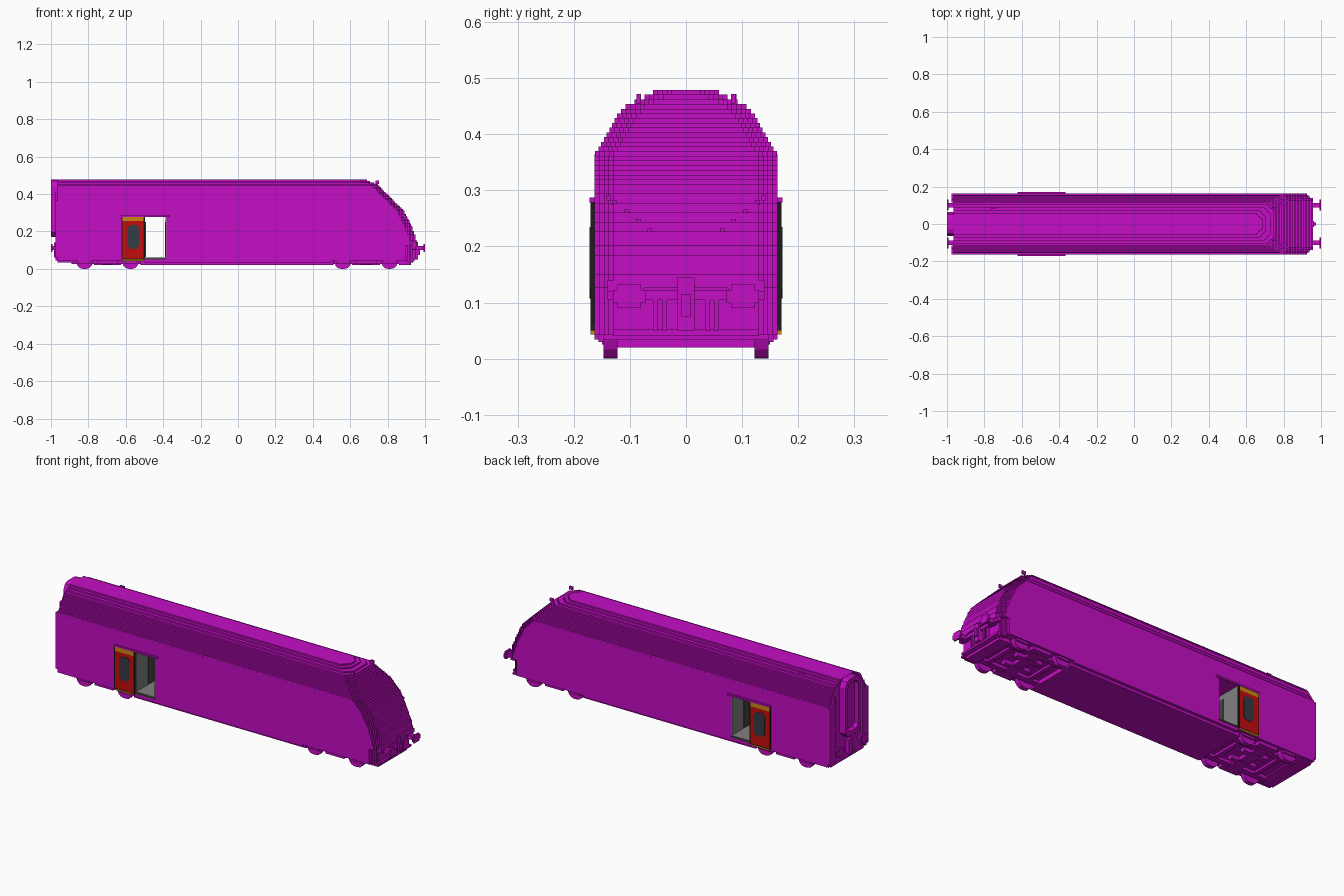
import bpy, bmesh, math

cube = bpy.data.objects.get("Cube")
if cube:
    bpy.data.objects.remove(cube, do_unlink=True)

S = 2 / 238  # size of one block step


def material(name, r, g, b):
    m = bpy.data.materials.new(name)
    m.use_nodes = True
    m.diffuse_color = (r, g, b, 1)
    m.node_tree.nodes["Principled BSDF"].inputs["Base Color"].default_value = (r, g, b, 1)
    return m


PURPLE = material("purple", 0.56, 0.004, 0.56)
RED = material("door red", 0.55, 0.004, 0.004)
AMBER = material("amber", 0.6, 0.25, 0.006)
GLASS = material("dark glass", 0.035, 0.045, 0.06)
GREY = material("cabin grey", 0.22, 0.22, 0.22)
DARK = material("dark grey", 0.06, 0.06, 0.06)
BLACK = material("black", 0.012, 0.012, 0.012)


def finish(name, bm, mat):
    bmesh.ops.recalc_face_normals(bm, faces=bm.faces)
    me = bpy.data.meshes.new(name)
    bm.to_mesh(me)
    bm.free()
    me.materials.append(mat)
    ob = bpy.data.objects.new(name, me)
    bpy.context.collection.objects.link(ob)
    return ob


def add_box(bm, x0, x1, y0, y1, z0, z1):
    v = bmesh.ops.create_cube(bm, size=1)["verts"]
    for p in v:
        p.co.x = x1 if p.co.x > 0 else x0
        p.co.y = y1 if p.co.y > 0 else y0
        p.co.z = z1 if p.co.z > 0 else z0


def boxes(name, mat, items, mirror=False):
    """One object from boxes; mirror repeats them on the other side."""
    bm = bmesh.new()
    for x0, x1, y0, y1, z0, z1 in items:
        add_box(bm, x0, x1, y0, y1, z0, z1)
        if mirror:
            add_box(bm, x0, x1, -y1, -y0, z0, z1)
    return finish(name, bm, mat)


def add_prism(bm, pts, axis, a, b):
    """Extrude a 2D outline along an axis from a to b."""
    def place(p, t):
        return {"z": (p[0], p[1], t), "y": (p[0], t, p[1]), "x": (t, p[0], p[1])}[axis]
    face = bm.faces.new([bm.verts.new(place(p, a)) for p in pts])
    ext = bmesh.ops.extrude_face_region(bm, geom=[face])["geom"]
    for v in ext:
        if isinstance(v, bmesh.types.BMVert):
            setattr(v.co, axis, b)


def lerp(table, z):
    for (z0, a), (z1, b) in zip(table, table[1:]):
        if z <= z1:
            return a + (b - a) * max(0, z - z0) / (z1 - z0)
    return table[-1][1]


def snap(v):
    return round(v / S) * S


# Body shell: stacked stepped layers, split where the vestibule passes through
NOSE = [(0.02, 0.92), (0.06, 0.942), (0.14, 0.957), (0.19, 0.944), (0.25, 0.917),
        (0.305, 0.89), (0.36, 0.837), (0.417, 0.783), (0.45, 0.75), (0.48, 0.675)]
WIDTH = [(0.365, 0.163), (0.375, 0.155), (0.39, 0.147), (0.405, 0.138), (0.42, 0.13),
         (0.434, 0.122), (0.442, 0.115), (0.45, 0.107), (0.459, 0.09), (0.467, 0.073), (0.476, 0.057)]
DOOR_X0, DOOR_X1, DOOR_Z0, DOOR_Z1 = -0.5, -0.383, 7 * S, 33 * S
TAIL = -0.965


def nose_layer(bm, x0, x1, w, z0, z1, steps=4):
    half = []
    for k in range(steps):
        half += [(x1 - k * S, w - (steps - k) * S), (x1 - (k + 1) * S, w - (steps - k) * S)]
    half += [(x1 - steps * S, w), (x0, w)]
    add_prism(bm, half + [(x, -y) for x, y in reversed(half)], "z", z0, z1)


bm = bmesh.new()
for i in range(5, 57):
    z0, z1 = i * S, (i + 1) * S
    zm = z0 + S / 2
    w, nx = lerp(WIDTH, zm), snap(lerp(NOSE, zm))
    if zm < 0.125:
        nx = snap(0.935)
    start = TAIL
    if DOOR_Z0 < zm < DOOR_Z1:
        add_box(bm, TAIL, DOOR_X0, -w, w, z0, z1)
        start = DOOR_X1
    nose_layer(bm, start, nx, w, z0, z1)
finish("body_shell", bm, PURPLE)

# Underframe, skirts and nose apron
boxes("underframe", PURPLE, [(-0.52, 0.51, -0.147, 0.147, 0.02, 0.043)])
boxes("side_skirts", PURPLE, [(-0.5, 0.5, 0.147, 0.163, 0.034, 0.043)], True)
boxes("nose_apron", PURPLE, [
    (0.86, 0.925, -0.122, 0.122, 0.02, 0.043), (0.9, 0.935, -0.147, 0.147, 0.034, 0.043),
    (0.93, 0.952, -0.14, 0.14, 0.105, 0.122), (0.93, 0.944, -0.13, 0.13, 0.04, 0.052)])
boxes("lamp_brows", PURPLE, [(0.92, 0.958, 0.075, 0.14, 0.12, 0.14)], True)
boxes("windscreen_pillars", PURPLE,
      [(0.885 - k * S, 0.932 - k * S * 0.5, 0.05 + k * 1.25 * S, 0.058 + k * 1.25 * S,
        0.215 + k * S, 0.224 + k * S) for k in range(9)], True)

# Couplers, hoses and buffers at both ends
boxes("front_coupler", PURPLE, [(0.93, 0.962, -0.015, 0.015, 0.05, 0.145),
                                (0.96, 0.972, -0.008, 0.008, 0.075, 0.115)])
boxes("front_hoses", PURPLE, [(0.93, 0.95, y, y + S, 0.05, 0.11) for y in (0.034, 0.05)], True)
boxes("rear_coupler", PURPLE, [(-0.985, -0.95, -0.015, 0.015, 0.06, 0.14),
                               (-0.975, -0.95, -0.05, 0.05, 0.045, 0.07)])
for name, base, tip in (("front_buffers", 0.93, 1.0), ("rear_buffers", -0.95, -1.0)):
    d = math.copysign(S, tip)
    shank = sorted((base, tip - d))
    plate = sorted((tip - d, tip))
    boxes(name, PURPLE, [(*shank, 0.088, 0.113, 0.1, 0.122),
                         (*plate, 0.072, 0.13, 0.1, 0.122),
                         (*plate, 0.08, 0.122, 0.09, 0.132)], True)

# Rear end: corner wings, gangway frame and recessed end door
boxes("rear_wings", PURPLE, [(-0.977, TAIL, 0.13, 0.163, 0.06, 0.365),
                             (-0.977, TAIL, 0.115, 0.13, 0.06, 0.41)], True)
bm = bmesh.new()
outline = [(0.04, 0.17), (0.065, 0.195), (0.065, 0.44), (0.05, 0.47), (0.03, 0.478)]
inner = [(0.025, 0.195), (0.045, 0.215), (0.045, 0.43), (0.035, 0.448), (0.02, 0.455)]
for side in (1, -1):
    for k in range(4):
        quad = [outline[k], outline[k + 1], inner[k + 1], inner[k]]
        add_prism(bm, [(side * y, z) for y, z in quad], "x", -1.0, TAIL)
for k in (0, 4):
    (oy, oz), (iy, iz) = outline[k], inner[k]
    add_prism(bm, [(-oy, oz), (oy, oz), (iy, iz), (-iy, iz)], "x", -1.0, TAIL)
finish("gangway_frame", bm, PURPLE)
boxes("gangway_door", PURPLE, [(-0.978, TAIL, -0.044, 0.044, 0.2, 0.448)])

# Vestibule lining: walls, floor and inner doors
W = 0.161
boxes("vestibule_walls", GREY, [(DOOR_X0, DOOR_X0 + 0.004, -W, W, DOOR_Z0, DOOR_Z1),
                                (DOOR_X1 - 0.004, DOOR_X1, -W, W, DOOR_Z0, DOOR_Z1)])
boxes("vestibule_floor", GREY, [(DOOR_X0, DOOR_X1, -W, W, DOOR_Z0, DOOR_Z0 + 0.003)])
boxes("inner_doors", DARK, [(DOOR_X0 + 0.004, DOOR_X0 + 0.007, -0.06, 0.06, 0.064, 0.25),
                            (DOOR_X1 - 0.007, DOOR_X1 - 0.004, -0.06, 0.06, 0.064, 0.25)])
boxes("door_sills", DARK, [(DOOR_X0, DOOR_X1, 0.155, 0.166, 0.051, DOOR_Z0)], True)

# Sliding doors standing open beside the doorway, on both sides
X0, X1, Y0, Y1 = -0.618, -0.505, 0.163, 0.17
boxes("door_panels", RED, [(X0, X1, Y0, Y1, 0.055, 0.255)], True)
boxes("door_headers", AMBER, [(X0, X1, Y0, Y1, 0.255, 0.278)], True)
boxes("door_edges", BLACK, [(X1, X1 + 0.005, Y0, Y1, 0.05, 0.278),
                            (X0 - 0.004, X0, Y0, Y1, 0.05, 0.278),
                            (X0, X1, Y0, Y1, 0.05, 0.055)], True)
boxes("door_feet", AMBER, [(X0, X1, Y0, Y1, 0.043, 0.05)], True)
boxes("door_rails", PURPLE, [(-0.622, -0.365, Y0, 0.172, 0.278, 0.287)], True)
bm = bmesh.new()
c, wx, wz, cut = (-0.5585, 0.171), 0.032, 0.064, 0.016
ring = [(wx, wz - cut), (wx - cut, wz), (cut - wx, wz), (-wx, wz - cut),
        (-wx, cut - wz), (cut - wx, -wz), (wx - cut, -wz), (wx, cut - wz)]
for side in (1, -1):
    add_prism(bm, [(c[0] + x, c[1] + z) for x, z in ring], "y", side * (Y1 - 0.002), side * (Y1 + 0.002))
finish("door_windows", bm, GLASS)

# Bogies: wheels, axles, side frames, beams and axle boxes
for label, axles in (("rear", (-0.82, -0.575)), ("front", (0.56, 0.81))):
    bm = bmesh.new()
    for ax in axles:
        circle = [(ax + 0.045 * math.cos(a), 0.0416 + 0.045 * math.sin(a))
                  for a in (math.tau * (k + 0.5) / 16 for k in range(16))]
        for side in (1, -1):
            add_prism(bm, [(x, max(z, 0)) for x, z in circle], "y", side * 0.122, side * 0.147)
    finish(label + "_wheels", bm, PURPLE)
    a, b = axles
    mid = (a + b) / 2
    boxes(label + "_axles", PURPLE, [(ax - 0.012, ax + 0.012, -0.122, 0.122, 0.03, 0.055) for ax in axles])
    boxes(label + "_bogie_frame", PURPLE, [
        (a - 0.07, b + 0.07, 0.085, 0.115, 0.026, 0.044),
        (a + 0.05, b - 0.05, 0.03, 0.06, 0.022, 0.044),
        (mid - 0.055, mid + 0.055, 0.12, 0.15, 0.025, 0.044),
        (a - 0.035, a + 0.035, 0.147, 0.156, 0.03, 0.044),
        (b - 0.035, b + 0.035, 0.147, 0.156, 0.03, 0.044)], True)
    boxes(label + "_bogie_bolster", PURPLE, [(mid - 0.03, mid + 0.03, -0.12, 0.12, 0.024, 0.044)])

# Rear underside box and small roof fittings
boxes("rear_valance", PURPLE, [(-0.965, -0.88, -0.14, 0.14, 0.035, 0.043)])
boxes("roof_horns", PURPLE, [(0.735, 0.755, 0.08, 0.088, 0.455, 0.472)], True)
boxes("roof_aerial", PURPLE, [(-0.765, -0.74, 0.08, 0.09, 0.455, 0.472)])
